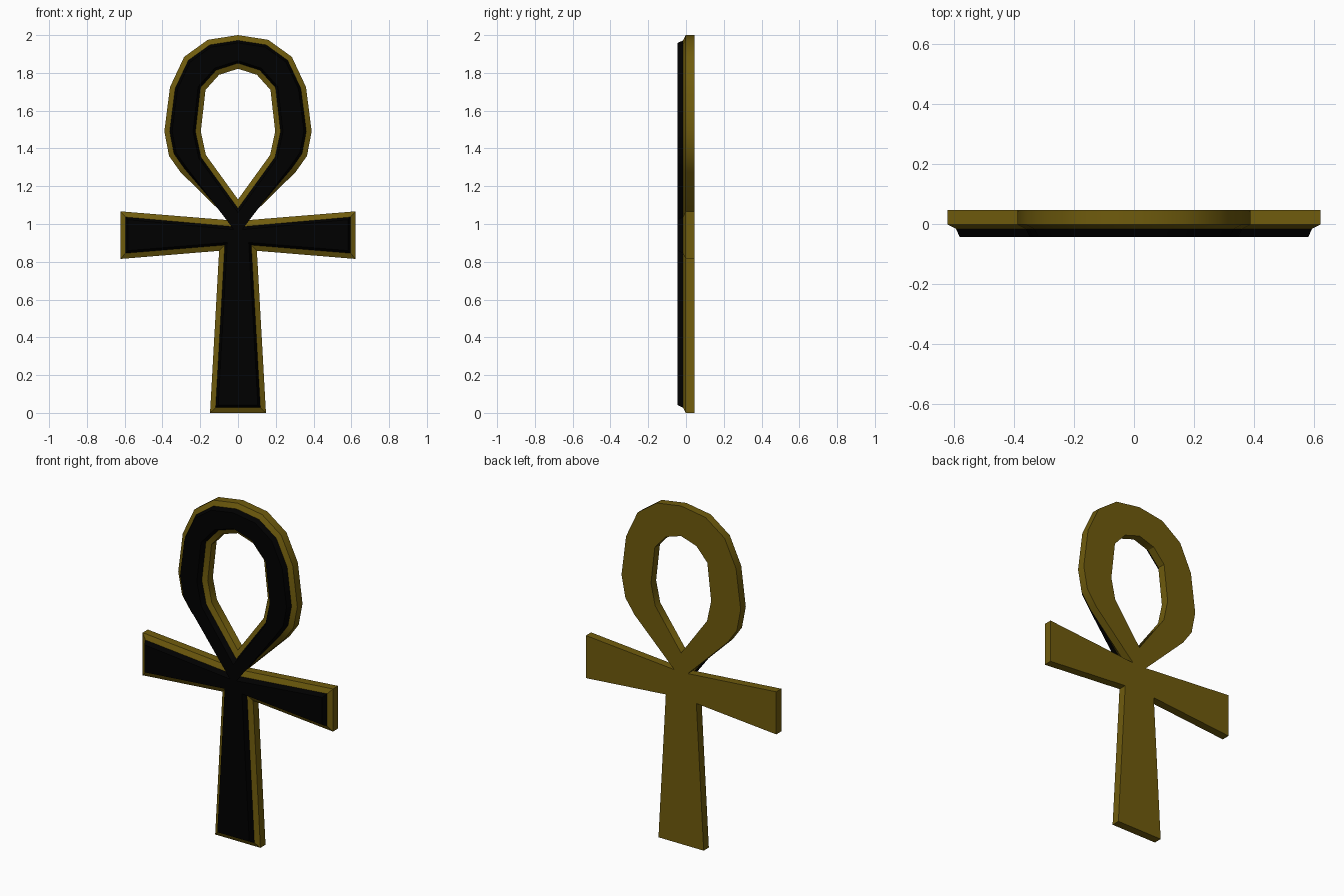
import bpy
import bmesh
import math
from mathutils import Vector

if "Cube" in bpy.data.objects:
    bpy.data.objects.remove(bpy.data.objects["Cube"])

# Right half of the silhouette (x, z), top to bottom; first and last points lie on the axis
OUTER = [(0, 2.0), (0.16, 1.975), (0.285, 1.885), (0.36, 1.725), (0.39, 1.49),
         (0.365, 1.36), (0.305, 1.275), (0.045, 1.02), (0.623, 1.067), (0.623, 0.815),
         (0.1, 0.858), (0.148, 0), (0, 0)]
# Right half of the loop's opening, bottom to top
HOLE = [(0, 1.13), (0.17, 1.365), (0.197, 1.49), (0.172, 1.71), (0.1, 1.79), (0, 1.822)]


def inset(chain, d):
    """Move a half chain into the solid (on its right-hand side) with mitred corners."""
    pts = [Vector(p) for p in chain]
    pts = [Vector((-pts[1].x, pts[1].y))] + pts + [Vector((-pts[-2].x, pts[-2].y))]
    result = []
    for i in range(1, len(pts) - 1):
        a = (pts[i] - pts[i - 1]).normalized()
        b = (pts[i + 1] - pts[i]).normalized()
        na, nb = Vector((a.y, -a.x)), Vector((b.y, -b.x))
        p = pts[i] + (na + nb) * d / (1 + na.dot(nb))
        on_axis = i in (1, len(pts) - 2)
        # keep the narrow neck from crossing the axis
        result.append((0 if on_axis else max(p.x, 0.022), p.y))
    return result


def material(name, color):
    mat = bpy.data.materials.new(name)
    mat.diffuse_color = (*color, 1)
    mat.use_nodes = True
    mat.node_tree.nodes["Principled BSDF"].inputs["Base Color"].default_value = mat.diffuse_color
    return mat


def build(name, levels, mat, cap_first, cap_last):
    """Skin a stack of (inset, y) outlines, mirrored across x = 0."""
    bm = bmesh.new()
    rings = []
    for d, y in levels:
        rings.append([[bm.verts.new((x, y, z)) for x, z in inset(c, d)]
                      for c in (OUTER, HOLE)])
    for r0, r1 in zip(rings, rings[1:]):
        for c0, c1 in zip(r0, r1):
            for i in range(len(c0) - 1):
                bm.faces.new((c1[i], c1[i + 1], c0[i + 1], c0[i]))
    if cap_first:
        bm.faces.new(rings[0][0] + rings[0][1])
    if cap_last:
        bm.faces.new((rings[-1][0] + rings[-1][1])[::-1])
    bm.normal_update()
    bmesh.ops.triangulate(bm, faces=[f for f in bm.faces if len(f.verts) > 4])
    mesh = bpy.data.meshes.new(name)
    bm.to_mesh(mesh)
    bm.free()
    mesh.materials.append(mat)
    obj = bpy.data.objects.new(name, mesh)
    bpy.context.collection.objects.link(obj)
    mirror = obj.modifiers.new("mirror", 'MIRROR')
    mirror.use_clip = True
    # rounded loop walls, crisp corners
    bpy.ops.object.select_all(action='DESELECT')
    obj.select_set(True)
    bpy.context.view_layer.objects.active = obj
    bpy.ops.object.shade_smooth_by_angle(angle=math.radians(30))
    return obj


gold = material("gold", (0.16, 0.106, 0.004))
black = material("black", (0.0, 0.0, 0.0))

# Gold backing plate with a sloped front rim
build("gold_frame", [(0, 0.046), (0, -0.002), (0.028, -0.016)], gold, True, False)
# Raised black inlay with bevelled edges
build("black_inlay", [(0.028, -0.016), (0.041, -0.044)], black, False, True)
